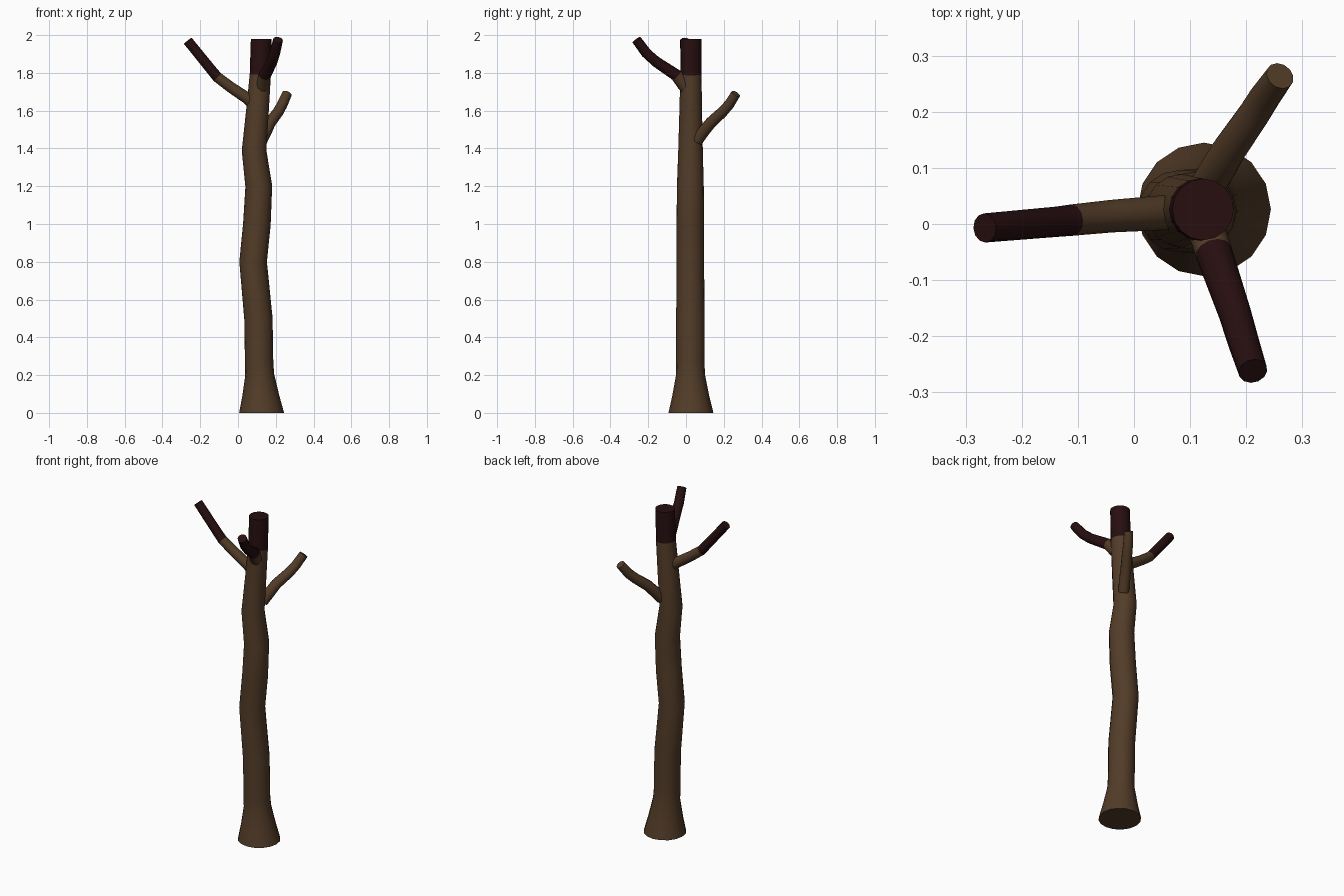
import bpy, bmesh, math
from mathutils import Vector

if "Cube" in bpy.data.objects:
    bpy.data.objects.remove(bpy.data.objects["Cube"])


def material(name, rgb):
    m = bpy.data.materials.new(name)
    m.diffuse_color = (*rgb, 1.0)
    m.use_nodes = True
    m.node_tree.nodes["Principled BSDF"].inputs["Base Color"].default_value = m.diffuse_color
    return m


BARK = material("brown bark", (0.085, 0.045, 0.021))
DARK = material("dark charred bark", (0.020, 0.0045, 0.005))


def limb(name, path, sides, dark_from=None, flat_ends=False):
    """Tapered tube along path points (x, y, z, radius); dark from the given ring on."""
    pts = [Vector(p[:3]) for p in path]
    last = len(pts) - 1
    bm = bmesh.new()
    rings = []
    for i, p in enumerate(pts):
        a = (pts[i] - pts[i - 1]).normalized() if i > 0 else Vector()
        b = (pts[i + 1] - pts[i]).normalized() if i < last else Vector()
        t = (a + b).normalized()
        if flat_ends and i in (0, last):
            t = Vector((0, 0, 1))
        u = Vector((0, 1, 0)).cross(t).normalized()
        v = t.cross(u)
        ring = []
        for k in range(sides):
            w = 2 * math.pi * k / sides
            ring.append(bm.verts.new(p + path[i][3] * (math.cos(w) * u + math.sin(w) * v)))
        rings.append(ring)
    for i in range(last):
        for k in range(sides):
            n = (k + 1) % sides
            f = bm.faces.new((rings[i][k], rings[i][n], rings[i + 1][n], rings[i + 1][k]))
            f.material_index = int(dark_from is not None and i >= dark_from)
    bm.faces.new(rings[0][::-1])
    cap = bm.faces.new(rings[-1])
    cap.material_index = int(dark_from is not None)
    bmesh.ops.recalc_face_normals(bm, faces=bm.faces)
    me = bpy.data.meshes.new(name)
    bm.to_mesh(me)
    bm.free()
    me.materials.append(BARK)
    me.materials.append(DARK)
    ob = bpy.data.objects.new(name, me)
    bpy.context.collection.objects.link(ob)
    bpy.ops.object.select_all(action='DESELECT')
    ob.select_set(True)
    bpy.context.view_layer.objects.active = ob
    bpy.ops.object.shade_smooth_by_angle(angle=math.radians(50))
    return ob


# Crooked trunk with flared foot and charred top
limb("trunk", [
    (0.125, 0.026, 0.00, 0.119), (0.120, 0.025, 0.09, 0.098),
    (0.115, 0.024, 0.20, 0.077), (0.112, 0.023, 0.26, 0.075),
    (0.108, 0.023, 0.50, 0.075), (0.080, 0.023, 0.80, 0.073),
    (0.100, 0.023, 1.00, 0.073), (0.110, 0.023, 1.20, 0.071),
    (0.085, 0.024, 1.39, 0.065), (0.103, 0.025, 1.60, 0.060),
    (0.118, 0.026, 1.79, 0.056), (0.123, 0.026, 1.98, 0.055),
], 16, dark_from=10, flat_ends=True)

# Left branch, charred outer half
limb("left_branch", [
    (0.105, 0.024, 1.615, 0.032), (0.050, 0.020, 1.665, 0.031),
    (-0.040, 0.014, 1.725, 0.029), (-0.110, 0.007, 1.778, 0.028),
    (-0.138, 0.004, 1.812, 0.027), (-0.266, -0.007, 1.970, 0.026),
], 12, dark_from=3)

# Front branch, charred beyond its root
limb("front_branch", [
    (0.121, 0.015, 1.705, 0.034), (0.130, -0.012, 1.735, 0.034),
    (0.142, -0.050, 1.787, 0.033), (0.180, -0.160, 1.860, 0.029),
    (0.195, -0.210, 1.905, 0.028), (0.212, -0.262, 1.975, 0.026),
], 12, dark_from=2)

# Back branch, bare bark
limb("back_branch", [
    (0.125, 0.060, 1.440, 0.030), (0.145, 0.090, 1.485, 0.032),
    (0.168, 0.130, 1.535, 0.031), (0.212, 0.193, 1.593, 0.029),
    (0.234, 0.228, 1.632, 0.028), (0.260, 0.264, 1.690, 0.026),
], 12)
